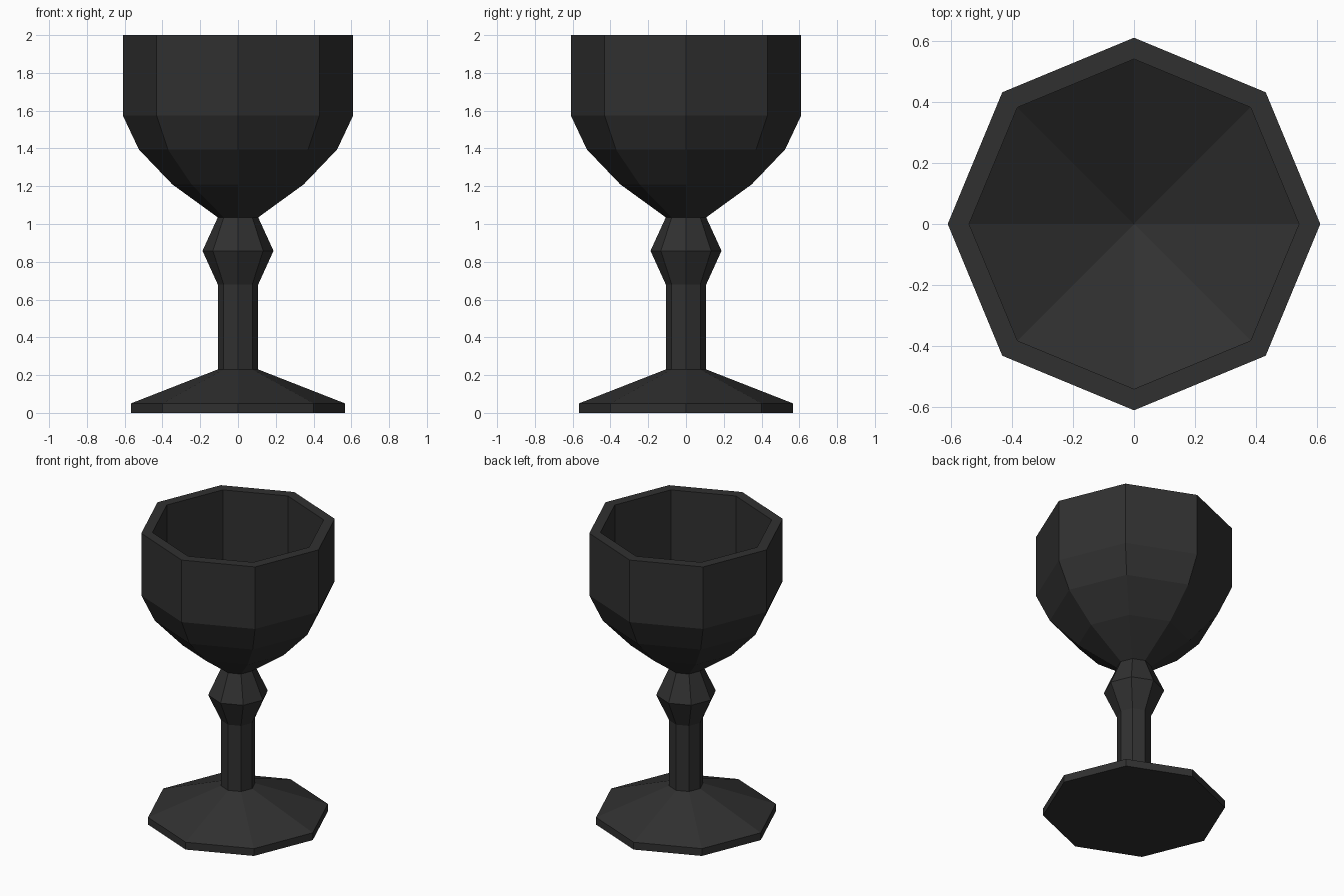
import bpy, bmesh, math

if "Cube" in bpy.data.objects:
    bpy.data.objects.remove(bpy.data.objects["Cube"])

SIDES = 8

# Single dark colour
dark = bpy.data.materials.new("charcoal")
dark.diffuse_color = (0.03, 0.03, 0.03, 1)
dark.use_nodes = True
dark.node_tree.nodes["Principled BSDF"].inputs["Base Color"].default_value = dark.diffuse_color

# Goblet half profile (radius, height): foot, stem, knop, bowl, rim, inside
profile = [
    (0, 0), (0.567, 0), (0.567, 0.05),          # foot
    (0.107, 0.23), (0.107, 0.68),               # stem
    (0.188, 0.858), (0.107, 1.035),             # knop
    (0.348, 1.21), (0.525, 1.395), (0.61, 1.575), (0.61, 2.0),  # bowl
    (0.54, 2.0), (0.54, 1.5), (0, 1.15),        # rim and hollow
]


def lathe(name, points, material):
    """Revolve a half profile into a flat-shaded faceted solid."""
    bm = bmesh.new()
    verts = [bm.verts.new((r, 0, z)) for r, z in points]
    edges = [bm.edges.new(pair) for pair in zip(verts, verts[1:])]
    bmesh.ops.spin(bm, geom=verts + edges, cent=(0, 0, 0), axis=(0, 0, 1),
                   angle=math.tau, steps=SIDES, use_merge=False)
    bmesh.ops.remove_doubles(bm, verts=bm.verts, dist=1e-4)
    bmesh.ops.recalc_face_normals(bm, faces=bm.faces)
    mesh = bpy.data.meshes.new(name)
    bm.to_mesh(mesh)
    bm.free()
    mesh.materials.append(material)
    obj = bpy.data.objects.new(name, mesh)
    bpy.context.collection.objects.link(obj)
    return obj


lathe("goblet", profile, dark)
